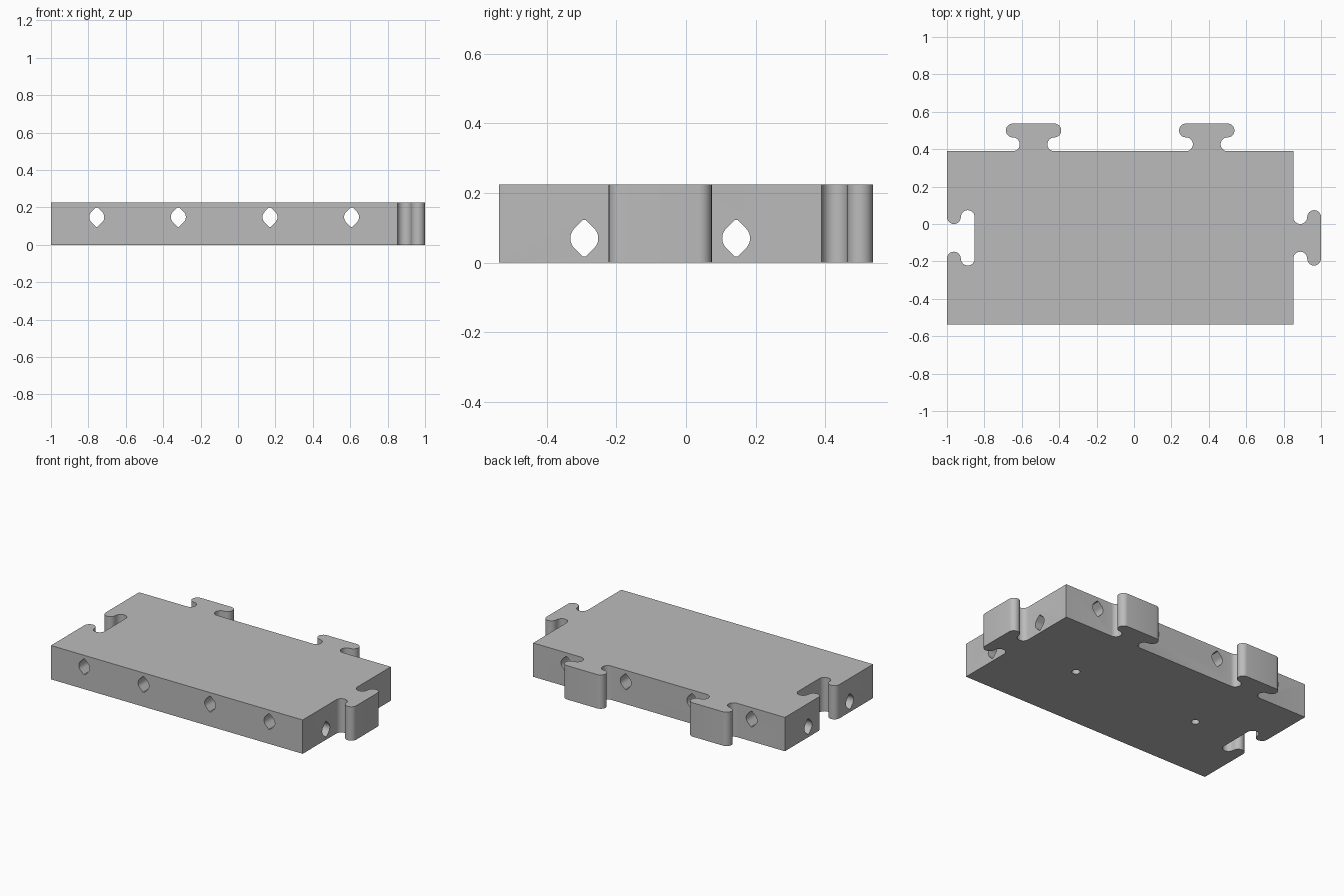
import bpy, bmesh, math
from mathutils import Vector, Matrix

cube = bpy.data.objects.get("Cube")
if cube:
    bpy.data.objects.remove(cube, do_unlink=True)

HEIGHT = 0.225
LEFT, RIGHT, FRONT, BACK = -1.0, 0.852, -0.537, 0.389
TAB_X = (-0.537, 0.389)      # tabs along the back
TAB_Y = -0.074               # side tab and socket
R = 0.037                    # tab rounding radius
TUNNEL = 0.218               # tunnel offset from each tab centre

grey = bpy.data.materials.new("plain grey")
grey.use_nodes = True
grey.diffuse_color = (0.5, 0.5, 0.5, 1)
grey.node_tree.nodes["Principled BSDF"].inputs["Base Color"].default_value = (0.5, 0.5, 0.5, 1)


def arc(cx, cy, r, start, end, steps=12):
    angles = [math.radians(start + (end - start) * i / steps) for i in range(steps + 1)]
    return [Vector((cx + r * math.cos(a), cy + r * math.sin(a))) for a in angles]


def tab_outline(centre, degrees):
    """T-shaped connector, pointing +y before turning, walked from +x to -x."""
    half = arc(3 * R, R, R, 270, 90) + arc(3 * R, 3 * R, R, -90, 90)[1:]
    points = half + [Vector((-p.x, p.y)) for p in reversed(half)]
    turn = Matrix.Rotation(math.radians(degrees), 2)
    return [turn @ p + Vector(centre) for p in points]


def prism(name, outline, depth, place=Matrix()):
    """Extrude a flat outline along its local z, then place it."""
    mesh = bpy.data.meshes.new(name)
    bm = bmesh.new()
    face = bm.faces.new([bm.verts.new((p.x, p.y, 0)) for p in outline])
    out = bmesh.ops.extrude_face_region(bm, geom=[face])
    moved = [v for v in out["geom"] if isinstance(v, bmesh.types.BMVert)]
    bmesh.ops.translate(bm, verts=moved, vec=(0, 0, depth))
    bmesh.ops.transform(bm, matrix=place, verts=bm.verts)
    bmesh.ops.recalc_face_normals(bm, faces=bm.faces)
    bm.to_mesh(mesh)
    bm.free()
    mesh.materials.append(grey)
    obj = bpy.data.objects.new(name, mesh)
    bpy.context.collection.objects.link(obj)
    return obj


# Interlocking block outline, counter-clockwise from the front
outline = [Vector((LEFT, FRONT)), Vector((RIGHT, FRONT))]
outline += reversed(tab_outline((RIGHT, TAB_Y), -90)[::1])
outline[2:] = sorted([outline[2:], outline[2:][::-1]], key=lambda pts: pts[0].y)[0]
outline.append(Vector((RIGHT, BACK)))
for x in reversed(TAB_X):
    outline += tab_outline((x, BACK), 0)
outline.append(Vector((LEFT, BACK)))
outline += reversed(sorted([tab_outline((LEFT, TAB_Y), -90),
                            tab_outline((LEFT, TAB_Y), -90)[::-1]],
                           key=lambda pts: pts[0].y)[0])
block = prism("connector_block", outline, HEIGHT)

# Tunnel section: round sides with clipped points above and below
r, tip = 0.04, 0.052
flat = r * math.sqrt(2) - tip
section = arc(0, 0, r, -45, 45) + [Vector((flat, tip)), Vector((-flat, tip))]
section += arc(0, 0, r, 135, 225) + [Vector((-flat, -tip)), Vector((flat, -tip))]

cutters = []
along_y = Matrix.Rotation(math.radians(90), 4, 'X')
along_x = Matrix.Rotation(math.radians(90), 4, 'Z') @ along_y
for side in (-TUNNEL, TUNNEL):
    for x in TAB_X:
        place = Matrix.Translation((x + side, 1, 0.148)) @ along_y
        cutters.append(prism("long_tunnel_cutter", section, 2, place))
    place = Matrix.Translation((-1.5, TAB_Y + side, 0.07)) @ along_x
    cutters.append(prism("cross_tunnel_cutter", section, 3, place))

# Small blind holes underneath
for x in TAB_X:
    place = Matrix.Translation((x, TAB_Y, -0.05))
    cutters.append(prism("pin_hole_cutter", arc(0, 0, 0.025, 0, 345, 23), 0.15, place))

bpy.ops.object.select_all(action='DESELECT')
bpy.context.view_layer.objects.active = block
block.select_set(True)
for cutter in cutters:
    cutter.hide_render = True
    mod = block.modifiers.new("cut", 'BOOLEAN')
    mod.operation = 'DIFFERENCE'
    mod.solver = 'EXACT'
    mod.object = cutter
    bpy.ops.object.modifier_apply(modifier=mod.name)
    bpy.data.objects.remove(cutter, do_unlink=True)

bpy.ops.object.shade_smooth_by_angle(angle=math.radians(30))
